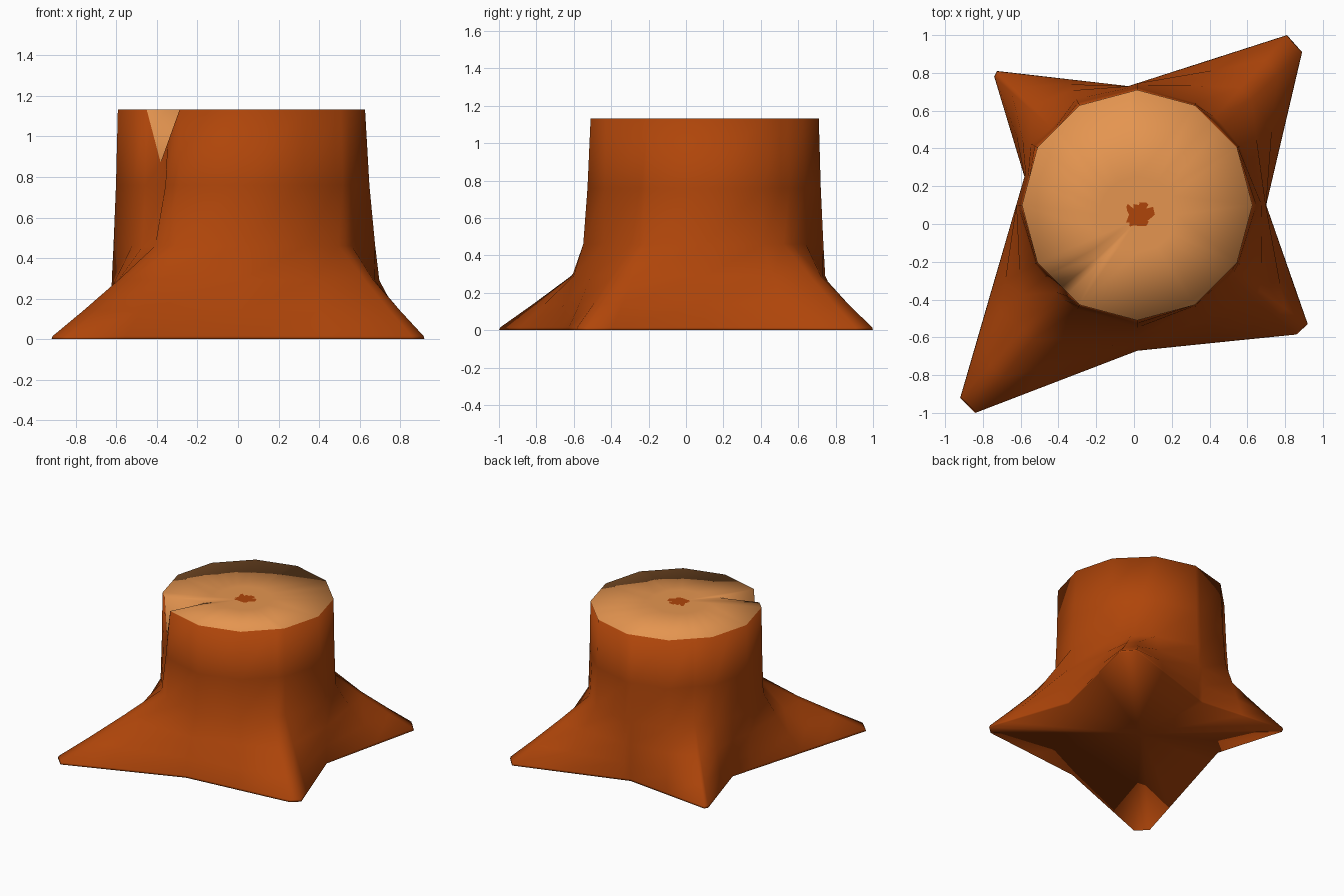
import bpy, bmesh, math, random
from mathutils import Vector

if "Cube" in bpy.data.objects:
    bpy.data.objects.remove(bpy.data.objects["Cube"])

random.seed(4)
CX, CY, R, TOP = 0.017, 0.10, 0.61, 1.133

# star-shaped footprint: blunt root tips with valleys between
star = [(0.70, 0.10), (0.89, 0.91), (0.81, 1.0), (-0.03, 0.73),
        (-0.725, 0.81), (-0.74, 0.78), (-0.58, 0.25), (-0.92, -0.92),
        (-0.84, -1.0), (0.02, -0.67), (0.86, -0.585), (0.92, -0.53)]


def material(name, colour):
    m = bpy.data.materials.new(name)
    m.diffuse_color = (*colour, 1)
    m.use_nodes = True
    m.node_tree.nodes["Principled BSDF"].inputs["Base Color"].default_value = m.diffuse_color
    return m


def star_radius(a):
    """Distance from the trunk axis to the footprint outline at angle a."""
    d = Vector((math.cos(a), math.sin(a)))
    best = 0
    for i, p in enumerate(star):
        p = Vector(p) - Vector((CX, CY))
        e = Vector(star[(i + 1) % len(star)]) - Vector((CX, CY)) - p
        den = d.cross(e)
        if abs(den) > 1e-9:
            t, u = p.cross(e) / den, p.cross(d) / den
            if t > 0 and -1e-4 <= u <= 1.0001:
                best = max(best, t)
    return best


def trunk_radius(a):
    """Regular 12-sided trunk with a corner at angle 0."""
    s = math.pi / 6
    return R * math.cos(s / 2) / math.cos((a % s) - s / 2)


def notch_height(deg):
    """Rim height, with a V-shaped split on the front left."""
    lo, mid, hi, low = 218, 227.5, 240, 0.87
    if lo < deg < mid:
        return TOP - (TOP - low) * (deg - lo) / (mid - lo)
    if mid <= deg < hi:
        return low + (TOP - low) * (deg - mid) / (hi - mid)
    return TOP


# column angles: trunk corners, root tips and valleys, notch edge
angles = [30.0 * i for i in range(12)] + [218.0]
for x, y in star:
    d = math.degrees(math.atan2(y - CY, x - CX)) % 360
    if all(abs((d - b + 180) % 360 - 180) > 1.0 for b in angles):
        angles.append(d)
angles.sort()

bm = bmesh.new()
# height, spread in the valleys, spread along the roots
levels = [(0.0, 1, 1), (0.015, 1, 0.99), (0.14, 1, 0.71), (0.29, 0.98, 0.39),
          (0.46, 0.7, 0.05), (0.76, 0.3, 0.02), (TOP, 0, 0)]
rings = []
for z, valley, root in levels:
    ring = []
    for d in angles:
        a = math.radians(d)
        t, b = trunk_radius(a), star_radius(a)
        w = min(1, max(0, (b - 0.68) / 0.13))
        r = t + (b - t) * (valley * (1 - w) + root * w)
        if z == 0.76 and 224 < d < 229:      # crack below the notch
            r -= 0.05
        h = notch_height(d) if z == TOP else z
        ring.append(bm.verts.new((CX + r * math.cos(a), CY + r * math.sin(a), h)))
    rings.append(ring)

# cut top: growth ring, then a ragged pith edge
for cx, cy, r, jag in ((0.02, 0.05, 0.20, 0), (0.03, 0.05, 0.065, 0.022)):
    ring = []
    for d in angles:
        a, q = math.radians(d), r + random.uniform(-jag, jag)
        if not jag and 215 < d < 235:
            q += 0.10
        ring.append(bm.verts.new((cx + q * math.cos(a), cy + q * math.sin(a), TOP)))
    rings.append(ring)

n = len(angles)
for k in range(len(rings) - 1):
    for i in range(n):
        j = (i + 1) % n
        f = bm.faces.new((rings[k][i], rings[k][j], rings[k + 1][j], rings[k + 1][i]))
        f.material_index = 1 if k >= len(levels) - 1 else 0


# pith and underside
def fan(ring, centre):
    c = bm.verts.new(centre)
    for i in range(n):
        bm.faces.new((ring[i], ring[(i + 1) % n], c))


fan(rings[-1], (0.03, 0.05, TOP))
fan(rings[0], (CX, CY, 0))
bmesh.ops.recalc_face_normals(bm, faces=bm.faces)
for f in bm.faces:
    f.smooth = True

mesh = bpy.data.meshes.new("tree_stump")
bm.to_mesh(mesh)
bm.free()
mesh.materials.append(material("bark_brown", (0.43, 0.06, 0.003)))
mesh.materials.append(material("cut_wood", (0.78, 0.30, 0.08)))
stump = bpy.data.objects.new("tree_stump", mesh)
bpy.context.collection.objects.link(stump)
